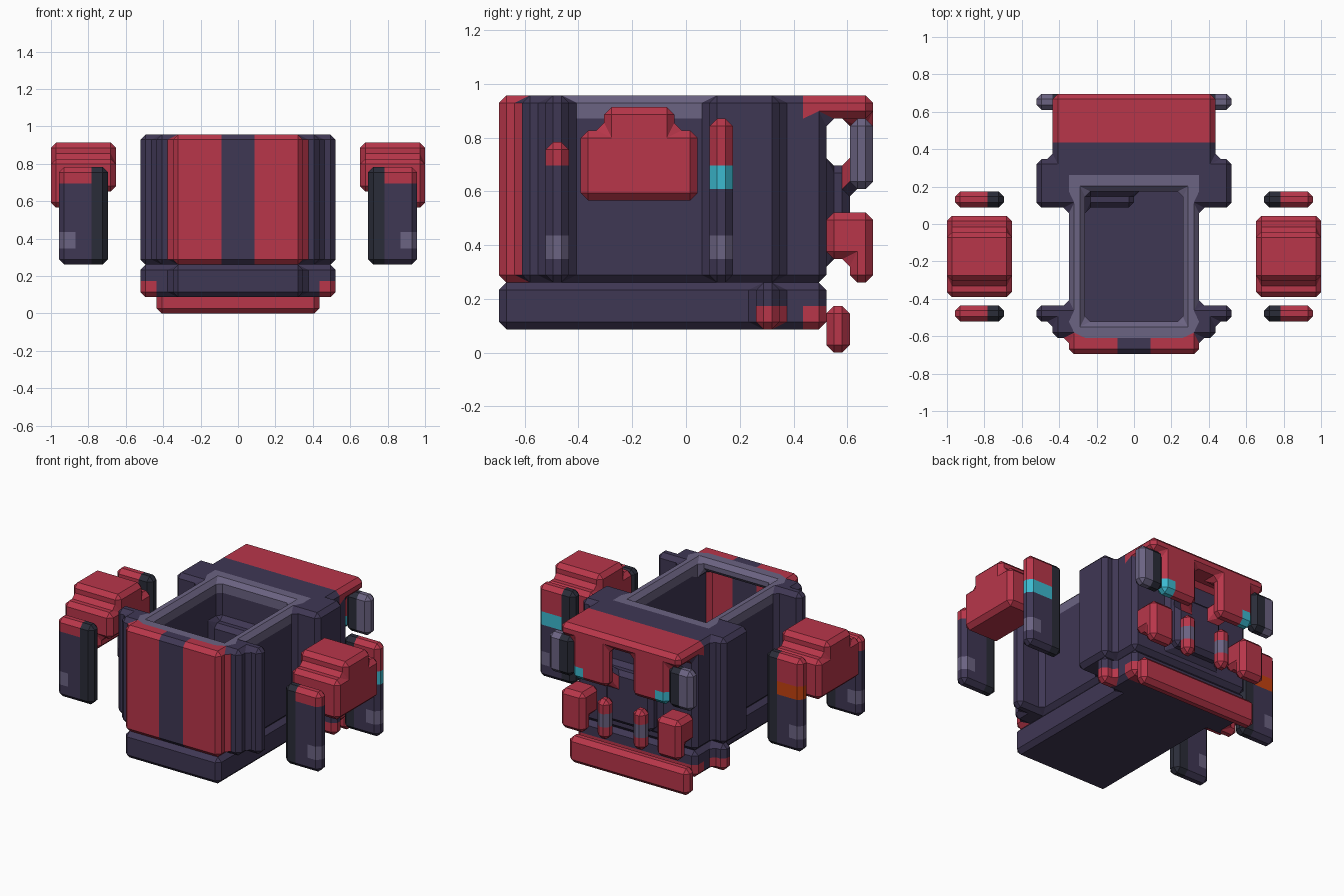
import bpy, bmesh
from mathutils import Vector

if "Cube" in bpy.data.objects:
    bpy.data.objects.remove(bpy.data.objects["Cube"])

U = 0.087  # block size


def lin(c):
    c /= 255
    return c / 12.92 if c <= 0.04045 else ((c + 0.055) / 1.055) ** 2.4


PALETTE = {
    "red": (184, 54, 74), "navy": (63, 55, 84), "grey": (107, 99, 130),
    "charcoal": (42, 44, 56), "cyan": (60, 186, 208), "orange": (196, 66, 16),
}
NAMES = list(PALETTE)
MATS = []
for name, rgb in PALETTE.items():
    m = bpy.data.materials.new(name)
    m.diffuse_color = (*[lin(c) for c in rgb], 1)
    m.use_nodes = True
    m.node_tree.nodes["Principled BSDF"].inputs["Base Color"].default_value = m.diffuse_color
    MATS.append(m)


def block_part(name, fills, offset=(0, 0, 0), mirror=False):
    """Fill block ranges (x0,x1,y0,y1,z0,z1,colour), skin them and bevel.
    Colour None carves. mirror flips the part to the other side of x = 0."""
    cells = {}
    for x0, x1, y0, y1, z0, z1, col in fills:
        for x in range(x0, x1):
            for y in range(y0, y1):
                for z in range(z0, z1):
                    if col is None:
                        cells.pop((x, y, z), None)
                    else:
                        cells[x, y, z] = NAMES.index(col)
    bm = bmesh.new()
    verts = {}

    def vert(p):
        if p not in verts:
            co = (Vector(p) + Vector(offset)) * U
            if mirror:
                co.x = -co.x
            verts[p] = bm.verts.new(co)
        return verts[p]

    for c, col in cells.items():
        for axis in range(3):
            for side in (0, 1):
                n = list(c)
                n[axis] += 2 * side - 1
                if tuple(n) in cells:
                    continue
                a, b = (axis + 1) % 3, (axis + 2) % 3
                ring = []
                for da, db in ((0, 0), (1, 0), (1, 1), (0, 1)):
                    p = list(c)
                    p[axis] += side
                    p[a] += da
                    p[b] += db
                    ring.append(vert(tuple(p)))
                if (side == 0) != mirror:
                    ring.reverse()
                bm.faces.new(ring).material_index = col
    me = bpy.data.meshes.new(name)
    bm.to_mesh(me)
    bm.free()
    for m in MATS:
        me.materials.append(m)
    ob = bpy.data.objects.new(name, me)
    bpy.context.collection.objects.link(ob)
    bev = ob.modifiers.new("soft_edges", "BEVEL")
    bev.width = 0.028
    bev.segments = 1
    bev.limit_method = "ANGLE"
    return ob


# Lower hull with small side feet
hull = [(-4, 4, -8, 5, 1, 3, "navy"),
        (-5, 5, 4, 6, 1, 3, "navy"),
        (-5, 5, 5, 6, 1, 2, "red")]
for a, b, o0, o1 in ((4, 6, 5, 6), (-6, -4, -6, -5)):
    hull += [(a, b, 3, 4, 1, 3, "navy"), (o0, o1, 3, 4, 1, 2, "red")]
block_part("hull", hull)

# Upper body: corner columns, wings, open well, rim, striped front, visor
block_part("body", [
    (-4, 4, -7, 4, 3, 11, "navy"),
    (-5, 5, -7, -5, 3, 11, "navy"),
    (-6, 6, -6, -5, 3, 11, "navy"),
    (-6, 6, 1, 4, 3, 11, "navy"),
    (-5, 5, 4, 5, 3, 11, "navy"),
    (-5, 5, 5, 6, 3, 10, "navy"),
    (-2, 2, 6, 7, 4, 8, "navy"),
    (-4, 4, -7, 3, 10, 11, "grey"),
    (-3, 3, -7, 2, 3, 10, None),
    (-3, 3, -6, 2, 10, 11, None),
    (-3, 0, 1, 2, 3, 8, "navy"),
    (-4, 4, -8, -7, 3, 11, "red"),
    (-1, 1, -8, -7, 3, 11, "navy"),
    (-5, 5, 5, 8, 10, 11, "red"),
    (1, 4, 7, 8, 7, 10, "red"), (-4, -1, 7, 8, 7, 10, "red"),
    (3, 4, 7, 8, 7, 8, "cyan"), (-4, -3, 7, 8, 7, 8, "cyan"),
])

# Rear bumper
block_part("rear_bumper", [(-5, 5, 6, 7, 0, 2, "red")])

# Paired parts on both sides
for side, mir, light in (("right", False, "cyan"), ("left", True, "orange")):
    block_part(side + "_rear_lamp", [
        (4, 5, 7, 8, 7, 10, "charcoal"), (5, 6, 7, 8, 7, 10, "grey")], mirror=mir)
    block_part(side + "_rear_block", [
        (3, 5, 6, 7, 4, 6, "red"), (3, 5, 7, 8, 3, 6, "red")], mirror=mir)
    block_part(side + "_rear_post", [
        (1, 2, 7, 8, 3, 6, "red"), (1, 2, 7, 8, 4, 5, "grey")], mirror=mir)
    block_part(side + "_shoulder", [
        (7, 11, -5, 0, 7, 9, "red"), (8, 11, -5, 0, 6, 7, "red"),
        (7, 11, -4, -1, 9, 10, "red")], (0.5, 0.5, 0.5), mir)
    # Floating arm plates: front one shorter, rear one with a light band
    for end, y, top in (("front", -6, 9), ("rear", 1, 10)):
        arm = [(9, 11, y, y + 1, 3, 8, "navy"),
               (9, 11, y, y + 1, 8, top, "red"),
               (8, 9, y, y + 1, 3, top, "charcoal"),
               (10, 11, y, y + 1, 4, 5, "grey")]
        if end == "rear":
            arm.append((9, 11, y, y + 1, 7, 8, light))
        block_part(f"{side}_{end}_arm", arm, mirror=mir)
